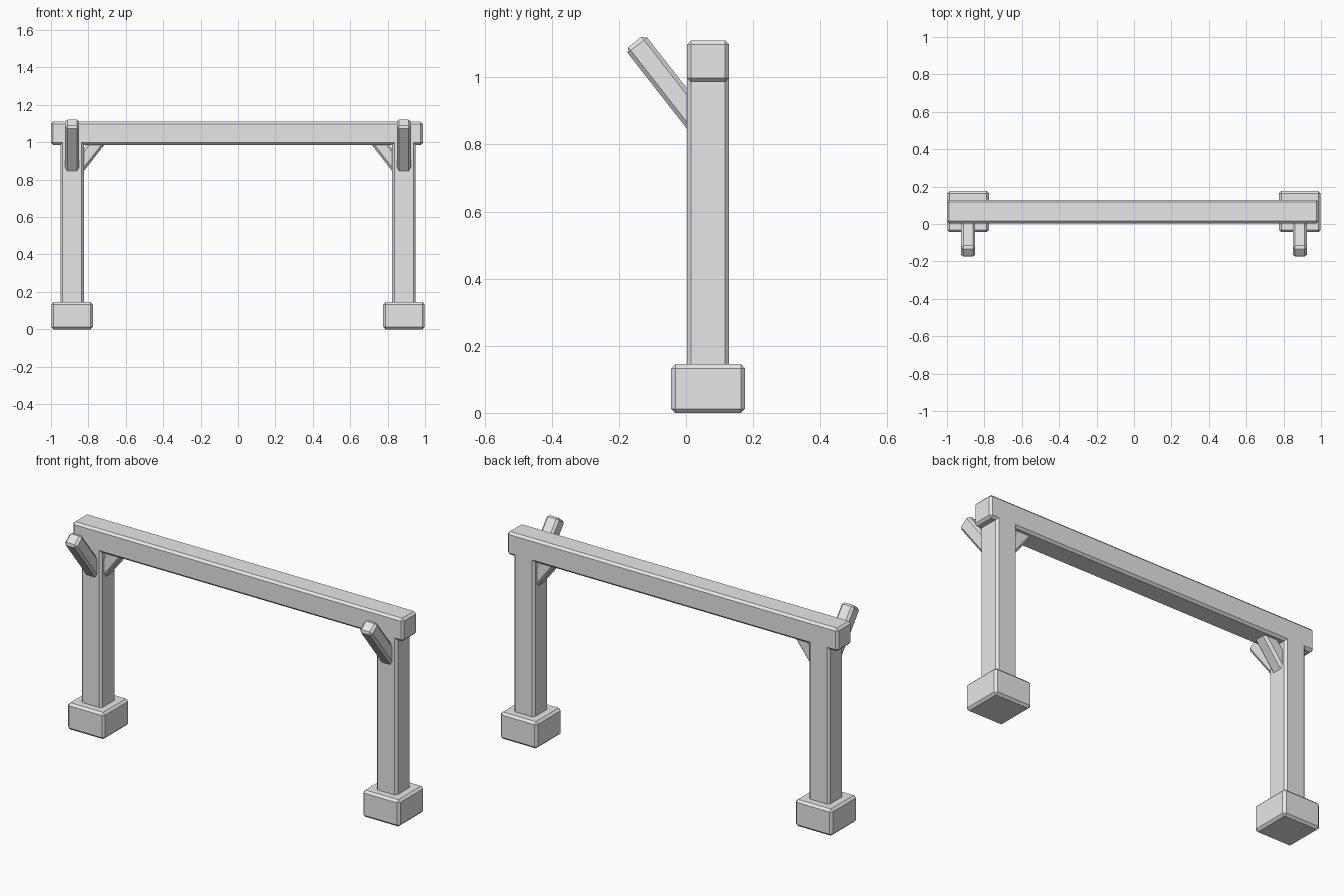
import bpy
from math import radians, cos, sin
from mathutils import Matrix, Vector

cube = bpy.data.objects.get("Cube")
if cube:
    bpy.data.objects.remove(cube, do_unlink=True)

grey = bpy.data.materials.new("plain_grey")
grey.use_nodes = True
COLOUR = (0.8, 0.8, 0.8, 1)
grey.diffuse_color = COLOUR
grey.node_tree.nodes["Principled BSDF"].inputs["Base Color"].default_value = COLOUR

POST_X, POST_W, DEPTH_Y = 0.887, 0.125, 0.066
BRACE_W, BRACE_ANGLE = 0.074, radians(52)


def block(name, centre, size, rotation=None, bevel=0.012):
    """Box with a single chamfer on every edge."""
    bpy.ops.mesh.primitive_cube_add(size=1)
    ob = bpy.context.object
    ob.name = name
    ob.data.transform(Matrix.Diagonal((*size, 1)))
    ob.matrix_world = Matrix.Translation(centre) @ (rotation or Matrix())
    ob.data.materials.append(grey)
    mod = ob.modifiers.new("chamfer", "BEVEL")
    mod.width = bevel
    mod.segments = 1
    return ob


def brace(name, face, heading, length):
    """Strut leaving a post face and climbing along the heading."""
    out = Vector(heading)
    up = Vector((0, 0, 1))
    along = out * cos(BRACE_ANGLE) + up * sin(BRACE_ANGLE)
    normal = up * cos(BRACE_ANGLE) - out * sin(BRACE_ANGLE)
    side = normal.cross(along)
    rotation = Matrix((side, normal, along)).transposed().to_4x4()
    # The strut starts a little way inside the post
    start = Vector(face) - along * 0.06
    block(name, start + along * length / 2, (BRACE_W, BRACE_W, length), rotation)


# Crossbeam
block("crossbeam", (-0.006, DEPTH_Y, 1.048), (1.988, POST_W, 0.125))

# Feet, posts and braces on both sides
for label, s in (("left", 1), ("right", -1)):
    x = s * POST_X
    block(f"{label}_foot", (x, DEPTH_Y, 0.0725), (0.222, 0.22, 0.145))
    block(f"{label}_post", (x, DEPTH_Y, 0.565), (POST_W, POST_W, 0.95))
    brace(f"{label}_front_brace", (x, DEPTH_Y - POST_W / 2, 0.906), (0, -1, 0), 0.313)
    brace(f"{label}_inner_brace", (x - s * POST_W / 2, DEPTH_Y, 0.906), (-s, 0, 0), 0.23)
